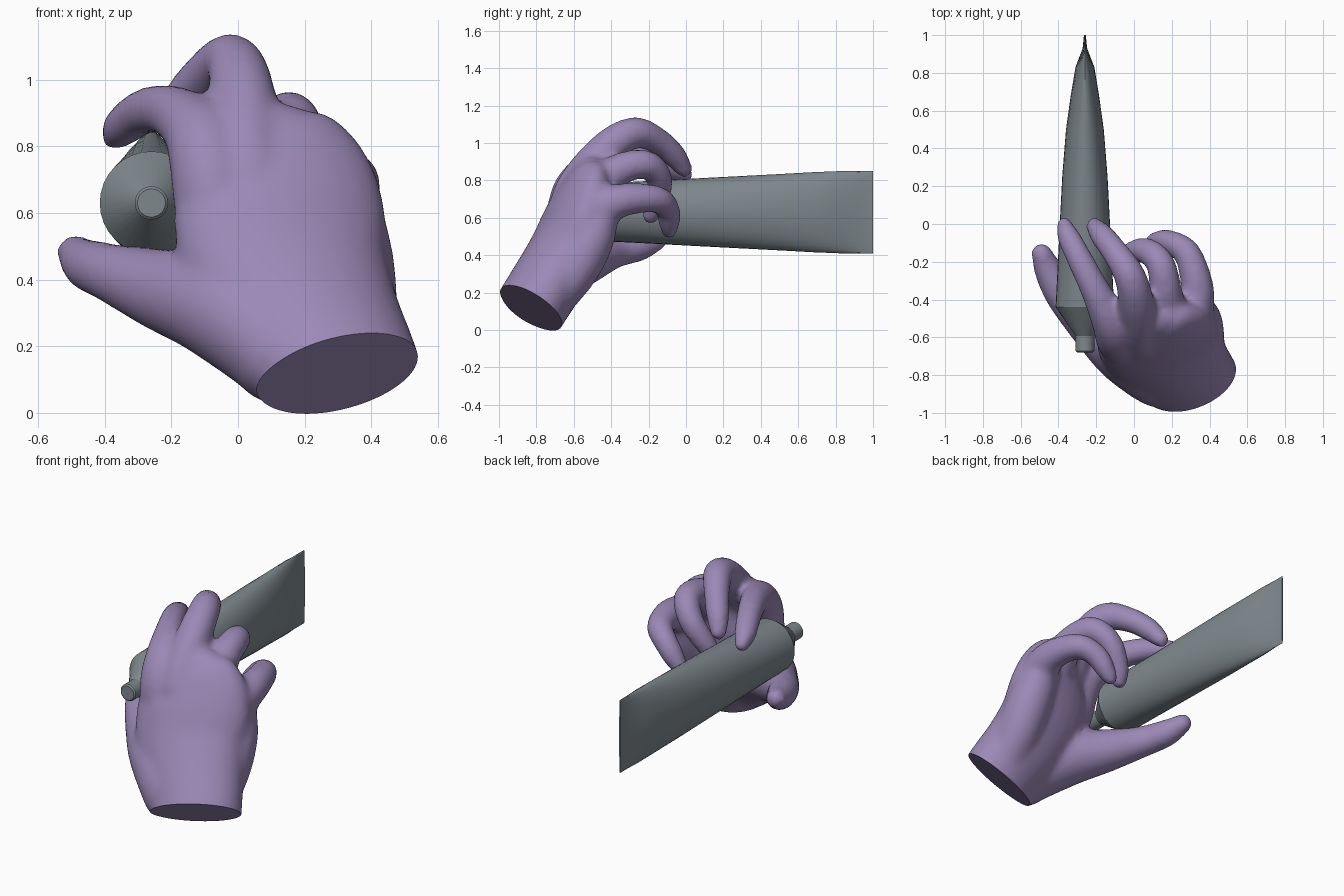
import bpy, bmesh, math
from mathutils import Vector

if "Cube" in bpy.data.objects:
    bpy.data.objects.remove(bpy.data.objects["Cube"])

SIDES = 24
WIDE = Vector((1, 0.25, 0.02))      # direction across the palm


def add_object(name, bm):
    mesh = bpy.data.meshes.new(name)
    bm.normal_update()
    bm.to_mesh(mesh)
    bm.free()
    ob = bpy.data.objects.new(name, mesh)
    bpy.context.collection.objects.link(ob)
    return ob


def finish(ob, angle, mat):
    ob.data.materials.clear()
    ob.data.materials.append(mat)
    bpy.ops.object.select_all(action='DESELECT')
    ob.select_set(True)
    bpy.context.view_layer.objects.active = ob
    bpy.ops.object.shade_smooth_by_angle(angle=math.radians(angle))


def colour(name, rgb):
    mat = bpy.data.materials.new(name)
    mat.diffuse_color = (*rgb, 1)
    mat.use_nodes = True
    mat.node_tree.nodes["Principled BSDF"].inputs["Base Color"].default_value = mat.diffuse_color
    return mat


def skin(bm, rings):
    # join rings of points into a closed tube
    vs = [[bm.verts.new(p) for p in r] for r in rings]
    faces = []
    for a, b in zip(vs, vs[1:]):
        n = len(a)
        for i in range(n):
            j = (i + 1) % n
            faces.append(bm.faces.new((a[i], a[j], b[j], b[i])))
    faces.append(bm.faces.new(vs[0][::-1]))
    faces.append(bm.faces.new(vs[-1]))
    bmesh.ops.recalc_face_normals(bm, faces=faces)


def spline(pts, steps=5):
    pts = [Vector(p) for p in pts]
    ext = [2 * pts[0] - pts[1]] + pts + [2 * pts[-1] - pts[-2]]
    out = []
    for i in range(1, len(ext) - 2):
        p0, p1, p2, p3 = ext[i - 1:i + 3]
        for s in range(steps):
            t = s / steps
            out.append(0.5 * (2 * p1 + (p2 - p0) * t + (2 * p0 - 5 * p1 + 4 * p2 - p3) * t * t
                              + (3 * p1 - p0 - 3 * p2 + p3) * t ** 3))
    return out + [pts[-1]]


def limb(bm, sections):
    # sections: x, y, z, half width, half thickness; the far end is rounded
    path = spline([s if len(s) == 5 else (*s, s[3]) for s in sections])
    rings = []

    def ring(c, t, a, b):
        u = (WIDE - t * WIDE.dot(t)).normalized()
        v = t.cross(u)
        rings.append([c + u * a * math.cos(k * math.tau / SIDES) + v * b * math.sin(k * math.tau / SIDES)
                      for k in range(SIDES)])

    for i, p in enumerate(path):
        d = path[min(i + 1, len(path) - 1)] - path[max(i - 1, 0)]
        t = Vector(d[:3]).normalized()
        ring(Vector(p[:3]), t, p[3], p[4])
    end = path[-1]
    for k in (20, 40, 60, 78):
        s, c = math.sin(math.radians(k)), math.cos(math.radians(k))
        ring(Vector(end[:3]) + t * s * end[4], t, end[3] * c, end[4] * c)
    skin(bm, rings)


# hand: palm, heel, thumb and four fingers fused together
bm = bmesh.new()
palm = [(0.36, -0.93, -0.05, .25, .19), (0.295, -0.815, 0.14, .255, .19), (0.21, -0.715, 0.30, .285, .19),
        (0.14, -0.64, 0.46, .32, .175), (0.12, -0.585, 0.62, .325, .155), (0.09, -0.56, 0.72, .295, .13),
        (0.04, -0.55, 0.79, .21, .10)]
heel = [(0.35, -0.76, 0.12, .12), (0.35, -0.60, 0.32, .13), (0.34, -0.51, 0.48, .125), (0.32, -0.47, 0.60, .11)]
thumb = [(0.16, -0.84, 0.14, .15), (0.08, -0.78, 0.23, .165), (-0.07, -0.67, 0.325, .16),
         (-0.23, -0.53, 0.37, .125), (-0.38, -0.38, 0.42, .09), (-0.45, -0.25, 0.445, .078),
         (-0.49, -0.155, 0.48, .057)]
index = [(0.02, -0.62, 0.40, .10), (-0.06, -0.625, 0.58, .12), (-0.085, -0.60, 0.73, .12),
         (-0.12, -0.52, 0.84, .105), (-0.20, -0.36, 0.905, .08), (-0.28, -0.20, 0.905, .07),
         (-0.345, -0.07, 0.86, .062), (-0.37, -0.005, 0.83, .045)]
middle = [(0.07, -0.63, 0.50, .10), (0.03, -0.60, 0.72, .115), (0.015, -0.44, 0.95, .10),
          (-0.02, -0.28, 1.055, .085), (-0.10, -0.15, 1.01, .072), (-0.17, -0.06, 0.93, .065),
          (-0.21, -0.01, 0.86, .048)]
ring_f = [(0.20, -0.58, 0.52, .10), (0.18, -0.53, 0.70, .12), (0.17, -0.37, 0.85, .09),
          (0.14, -0.21, 0.885, .077), (0.06, -0.14, 0.80, .07), (-0.02, -0.16, 0.68, .061),
          (-0.05, -0.19, 0.61, .048)]
pinky = [(0.32, -0.54, 0.48, .10), (0.31, -0.48, 0.63, .115), (0.335, -0.34, 0.695, .09),
         (0.285, -0.16, 0.70, .074), (0.20, -0.10, 0.65, .067), (0.14, -0.09, 0.58, .06),
         (0.10, -0.09, 0.53, .045)]
for part in (palm, heel, thumb, index, middle, ring_f, pinky):
    limb(bm, part)
hand = add_object("hand", bm)
m = hand.modifiers.new("fuse", 'REMESH')
m.mode = 'VOXEL'
m.voxel_size = 0.016
m = hand.modifiers.new("soften", 'SMOOTH')
m.factor = 0.5
m.iterations = 18
dg = bpy.context.evaluated_depsgraph_get()
fused = bpy.data.meshes.new_from_object(hand.evaluated_get(dg))
hand.modifiers.clear()

# slanted flat cut at the wrist
bm = bmesh.new()
bm.from_mesh(fused)
bmesh.ops.bisect_plane(bm, geom=bm.verts[:] + bm.edges[:] + bm.faces[:],
                       plane_co=(0.3, -0.825, 0.115), plane_no=(0.30, -0.55, -0.77), clear_outer=True)
bmesh.ops.holes_fill(bm, edges=[e for e in bm.edges if e.is_boundary], sides=0)
bm.normal_update()
bm.to_mesh(fused)
bm.free()
hand.data = fused
finish(hand, 50, colour("purple", (0.33, 0.25, 0.47)))

grey = colour("grey", (0.21, 0.245, 0.265))


def lathe(name, profile):
    # profile: y, half width in x, half height in z
    b = bmesh.new()
    skin(b, [[(-0.26 + rx * math.cos(k * math.tau / 32), y, 0.63 + rz * math.sin(k * math.tau / 32))
              for k in range(32)] for y, rx, rz in profile])
    finish(add_object(name, b), 30, grey)


# squeeze tube with a crimped flat end, and its cap
lathe("tube", [(-0.60, .045, .045), (-0.44, .155, .155), (-0.2, .143, .167), (0, .133, .178),
               (0.25, .12, .191), (0.5, .10, .204), (0.68, .075, .214), (0.83, .05, .22),
               (0.93, .012, .22), (1.0, .005, .22)])
lathe("cap", [(-0.68, .042, .042), (-0.672, .05, .05), (-0.585, .05, .05)])
